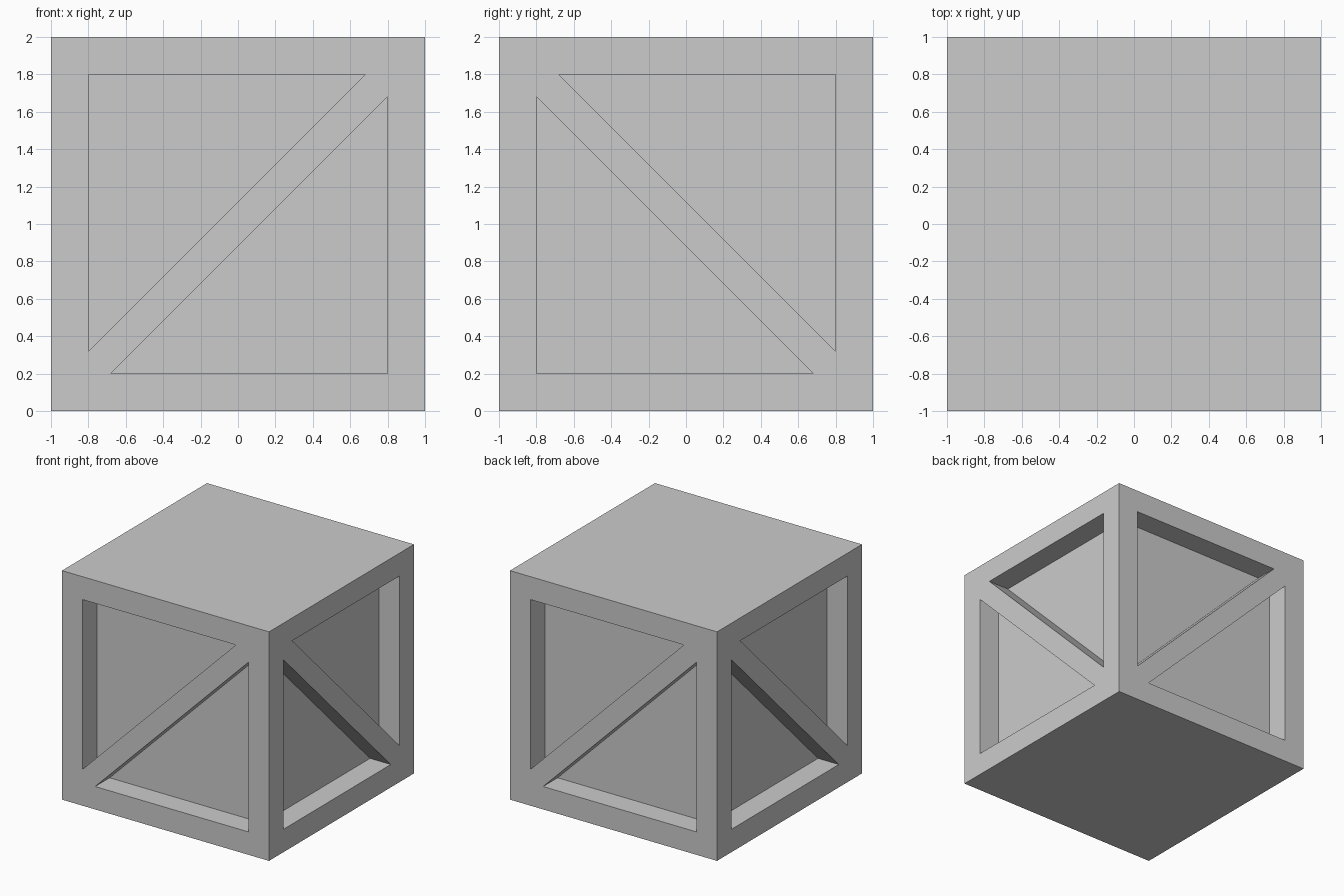
import bpy, bmesh
from math import pi
from mathutils import Matrix

if "Cube" in bpy.data.objects:
    bpy.data.objects.remove(bpy.data.objects["Cube"])

DEPTH = 0.2  # pocket depth behind the frame and braces

# Side layout (u across, v up): outer square, upper and lower triangular pockets
OUTER = [(-1, 0), (1, 0), (1, 2), (-1, 2)]
UPPER = [(-0.8, 0.32), (0.68, 1.8), (-0.8, 1.8)]
LOWER = [(-0.68, 0.2), (0.8, 0.2), (0.8, 1.68)]

bm = bmesh.new()
corners = []


def add_side(k):
    """One crate side: rim, diagonal brace and two recessed panels."""
    mirror = k % 2 == 1
    rot = Matrix.Rotation(k * pi / 2, 4, 'Z')

    def ring(pts, depth=0.0):
        return [bm.verts.new(rot @ Matrix.Translation((-u if mirror else u, depth - 1, v)).translation)
                for u, v in pts]

    def face(*vs):
        bm.faces.new(vs[::-1] if mirror else vs)

    o, a, b = ring(OUTER), ring(UPPER), ring(LOWER)
    corners.extend(o)
    # rim boards
    face(o[3], o[0], a[0], a[2])
    face(o[2], o[3], a[2], a[1])
    face(o[0], o[1], b[1], b[0])
    face(o[1], o[2], b[2], b[1])
    # diagonal brace
    face(o[0], b[0], b[2], o[2], a[1], a[0])
    # pocket walls and panels
    for rim, pts in ((a, UPPER), (b, LOWER)):
        floor = ring(pts, DEPTH)
        face(*floor)
        for i in range(3):
            j = (i + 1) % 3
            face(rim[i], rim[j], floor[j], floor[i])


for k in range(4):
    add_side(k)

# plain lid and base
for z, order in ((2, 1), (0, -1)):
    quad = [bm.verts.new((x, y, z)) for x, y in ((-1, -1), (1, -1), (1, 1), (-1, 1))]
    corners.extend(quad)
    bm.faces.new(quad[::order])

bmesh.ops.remove_doubles(bm, verts=corners, dist=0.001)

mesh = bpy.data.meshes.new("crate")
bm.to_mesh(mesh)
bm.free()
crate = bpy.data.objects.new("crate", mesh)
bpy.context.collection.objects.link(crate)
